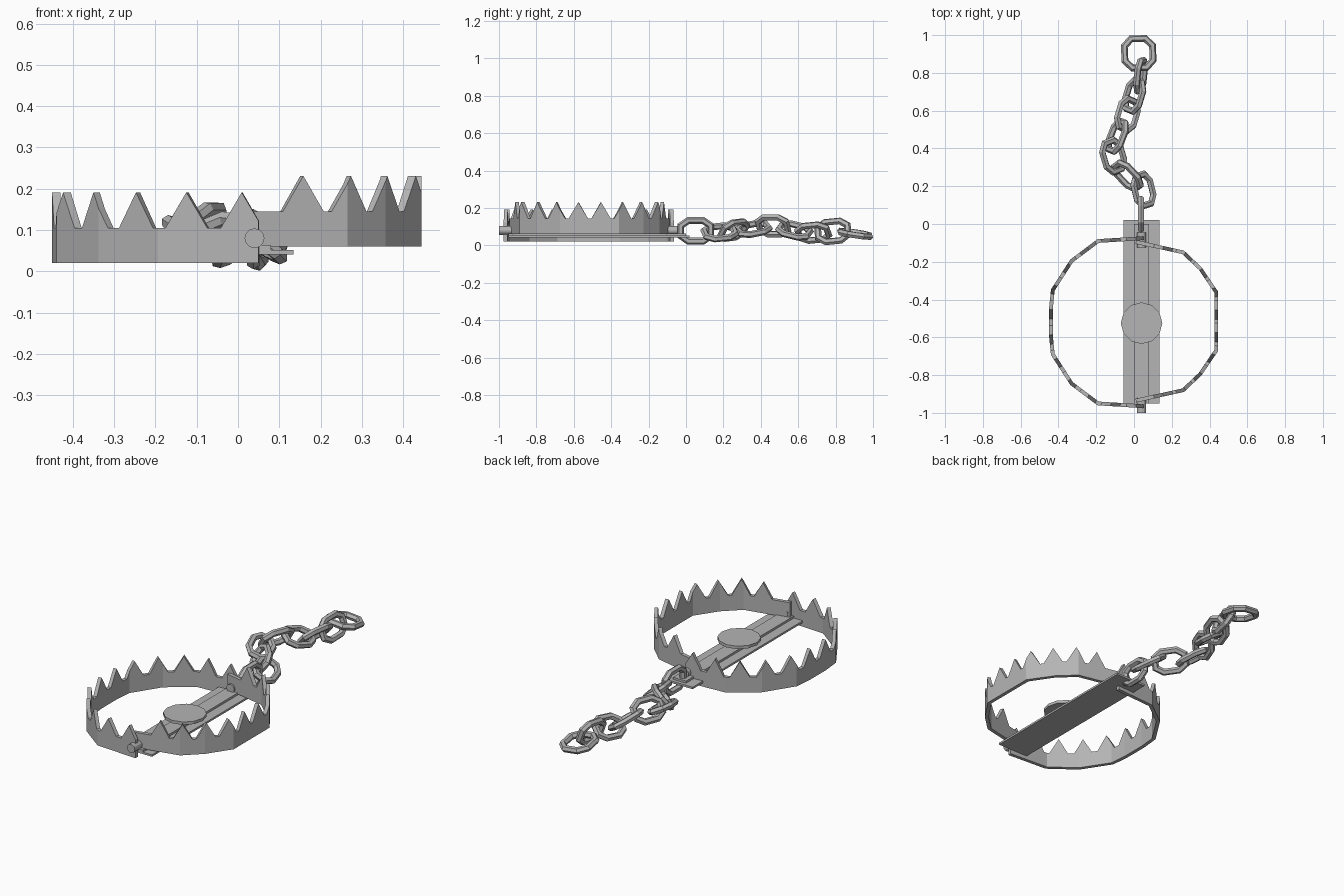
import bpy, bmesh, math
from mathutils import Vector, Matrix

if "Cube" in bpy.data.objects:
    bpy.data.objects.remove(bpy.data.objects["Cube"])

steel = bpy.data.materials.new("steel_grey")
steel.diffuse_color = (0.46, 0.46, 0.46, 1)
steel.use_nodes = True
steel.node_tree.nodes["Principled BSDF"].inputs["Base Color"].default_value = steel.diffuse_color


def finish(name, bm):
    bmesh.ops.recalc_face_normals(bm, faces=bm.faces[:])
    me = bpy.data.meshes.new(name)
    bm.to_mesh(me)
    bm.free()
    me.materials.append(steel)
    ob = bpy.data.objects.new(name, me)
    bpy.context.collection.objects.link(ob)
    return ob


def box(name, x0, x1, y0, y1, z0, z1):
    bm = bmesh.new()
    m = Matrix.Translation(((x0 + x1) / 2, (y0 + y1) / 2, (z0 + z1) / 2)) @ \
        Matrix.Diagonal((x1 - x0, y1 - y0, z1 - z0, 1))
    bmesh.ops.create_cube(bm, size=1, matrix=m)
    return finish(name, bm)


def cylinder(name, center, radius, depth, sides, along_y=False):
    bm = bmesh.new()
    m = Matrix.Translation(center)
    if along_y:
        m = m @ Matrix.Rotation(math.pi / 2, 4, 'X')
    bmesh.ops.create_cone(bm, cap_ends=True, segments=sides, radius1=radius,
                          radius2=radius, depth=depth, matrix=m)
    return finish(name, bm)


def jaw(name, path, z0, teeth, first, thick=0.02):
    """Toothed band following a polyline; teeth are spread evenly by arc length."""
    pts = [Vector(p) for p in path]
    arc = [0.0]
    for a, b in zip(pts, pts[1:]):
        arc.append(arc[-1] + (b - a).length)
    total = arc[-1]
    # mitred offset direction at each corner
    normals = []
    for a, b in zip(pts, pts[1:]):
        d = (b - a).normalized()
        normals.append(Vector((-d.y, d.x)))
    miters = [normals[0]]
    for n, m in zip(normals, normals[1:]):
        v = (n + m).normalized()
        miters.append(v / v.dot(n))
    miters.append(normals[-1])
    pitch = (total - 2 * first) / (teeth - 1)
    peaks = [first + i * pitch for i in range(teeth)]
    half = 0.05

    def top(s):
        return z0 + 0.085 + 0.086 * max(max(0, 1 - abs(s - c) / half) for c in peaks)

    stops = set(round(s, 4) for s in arc)
    for c in peaks:
        stops |= {round(min(max(c + o, 0), total), 4) for o in (-half, 0, half)}
    bm = bmesh.new()
    rings = []
    for s in sorted(stops):
        i = 0
        while i < len(pts) - 2 and s > arc[i + 1]:
            i += 1
        t = (s - arc[i]) / (arc[i + 1] - arc[i])
        p, n = pts[i].lerp(pts[i + 1], t), miters[i].lerp(miters[i + 1], t)
        o, q = p + n * thick / 2, p - n * thick / 2
        zt = top(s)
        rings.append([bm.verts.new(v) for v in (
            (o.x, o.y, z0), (o.x, o.y, zt), (q.x, q.y, zt), (q.x, q.y, z0))])
    for a, b in zip(rings, rings[1:]):
        for k in range(4):
            j = (k + 1) % 4
            bm.faces.new((a[k], a[j], b[j], b[k]))
    bm.faces.new(rings[0])
    bm.faces.new(rings[-1])
    return finish(name, bm)


def mirrored(half_path, mid):
    return half_path + [(x, 2 * mid - y) for x, y in reversed(half_path)]


# Two toothed jaws
left = [(0.05, -0.965), (-0.19, -0.95), (-0.33, -0.845), (-0.43, -0.69), (-0.44, -0.59)]
right = [(0.01, -0.935), (0.26, -0.88), (0.35, -0.795), (0.435, -0.67)]
jaw("left_jaw", mirrored(left, -0.52), 0.02, 12, 0.04)
jaw("right_jaw", mirrored(right, -0.515), 0.06, 10, 0.148)

# Base plate, raised spring strip and trigger pan
box("base_plate", -0.055, 0.135, -0.95, 0.02, 0.041, 0.052)
box("spring_strip", 0.0, 0.08, -0.95, 0.0, 0.052, 0.064)
cylinder("pan_post", (0.04, -0.525, 0.072), 0.03, 0.03, 8)
cylinder("trigger_pan", (0.04, -0.525, 0.09), 0.11, 0.016, 12)

# Hinge pins
cylinder("front_hinge_pin", (0.04, -0.96, 0.08), 0.024, 0.08, 12, True)
cylinder("back_hinge_pin", (0.04, -0.085, 0.08), 0.024, 0.08, 12, True)


# Chain links: octagonal loops swept with a six-sided section
def link(name, center, direction, roll, a=0.08, b=0.055, r=0.018):
    dx = Vector(direction).normalized()
    side = Vector((0, 0, 1)).cross(dx).normalized()
    up = dx.cross(side)
    c, s = math.cos(math.radians(roll)), math.sin(math.radians(roll))
    dy = side * c + up * s
    dz = dx.cross(dy)
    loop = [(a, -b * 0.5), (a, b * 0.5), (a * 0.5, b), (-a * 0.5, b),
            (-a, b * 0.5), (-a, -b * 0.5), (-a * 0.5, -b), (a * 0.5, -b)]
    bm = bmesh.new()
    rings = []
    for i, (u, v) in enumerate(loop):
        p = Vector((u, v))
        d0 = (p - Vector(loop[i - 1])).normalized()
        d1 = (Vector(loop[(i + 1) % 8]) - p).normalized()
        t = (d0 + d1).normalized()
        out = Vector((t.y, -t.x)) / t.dot(d0)
        ring = []
        for k in range(6):
            w = math.tau * k / 6
            q = p + out * r * math.cos(w)
            ring.append(bm.verts.new(Vector(center) + dx * q.x + dy * q.y
                                     + dz * r * math.sin(w)))
        rings.append(ring)
    for i in range(8):
        m, n = rings[i], rings[(i + 1) % 8]
        for k in range(6):
            j = (k + 1) % 6
            bm.faces.new((m[k], m[j], n[j], n[k]))
    return finish(name, bm)


# center, direction, roll about the link's length
chain = [
    ((0.037, 0.052, 0.078), (0, 1, 0), 90),
    ((0.050, 0.180, 0.070), (-0.25, 1, 0.1), 35),
    ((-0.035, 0.255, 0.082), (-0.75, 0.8, 0.1), -50),
    ((-0.110, 0.360, 0.088), (-0.3, 1, 0.2), 25),
    ((-0.090, 0.465, 0.105), (0.35, 0.9, 0.0), -55),
    ((-0.035, 0.580, 0.080), (0.3, 1, -0.25), 30),
    ((0.000, 0.680, 0.068), (0.3, 1, 0.1), -45),
    ((0.035, 0.785, 0.075), (0.1, 1, 0.1), 72),
]
for i, (center, direction, roll) in enumerate(chain):
    link("chain_link_%d" % (i + 1), center, direction, roll)
link("chain_end_ring", (0.025, 0.904, 0.062), (-0.05, 1, -0.15), 6, 0.078, 0.075, 0.018)
